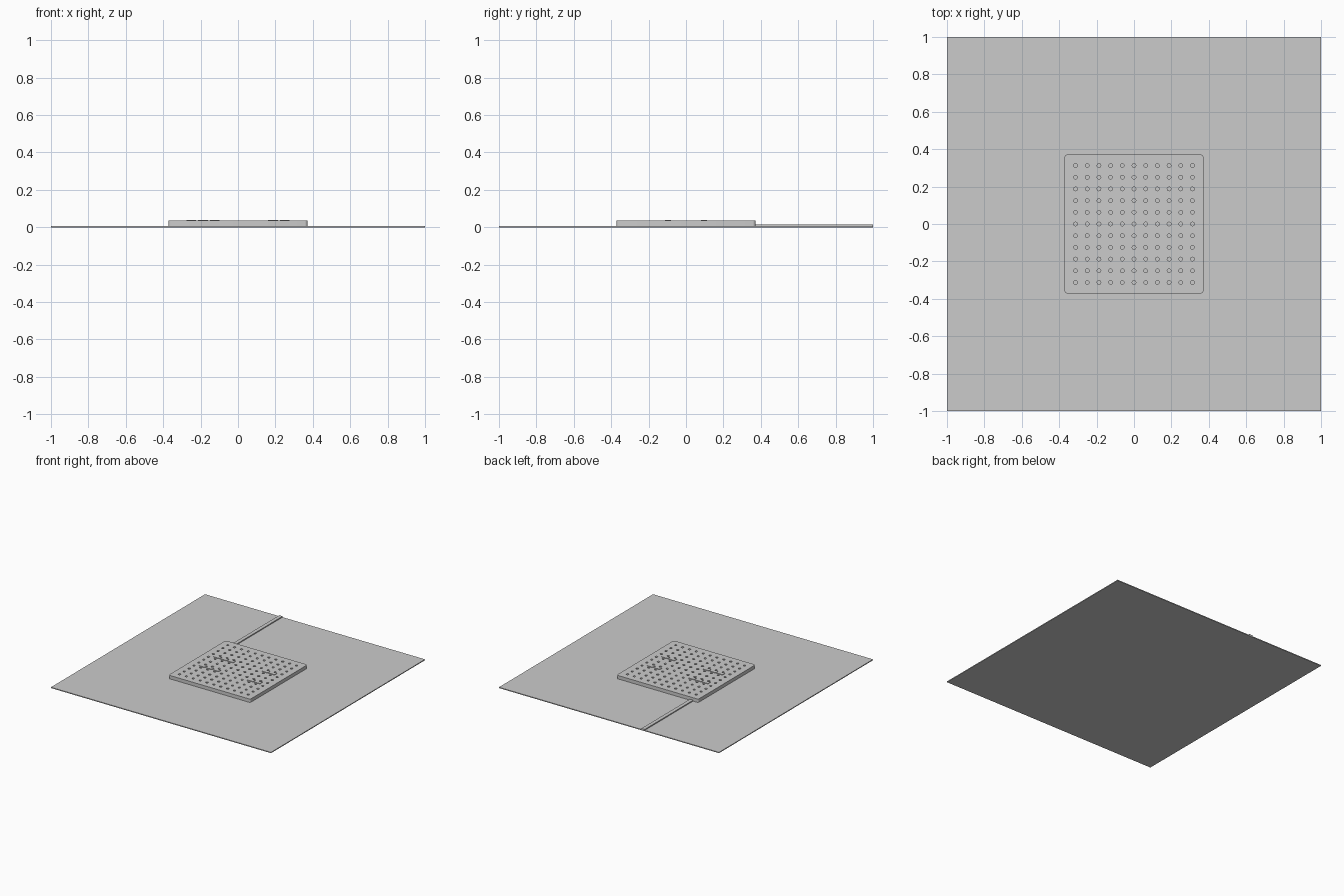
import bpy
import math

if "Cube" in bpy.data.objects:
    bpy.data.objects.remove(bpy.data.objects["Cube"], do_unlink=True)

grey = bpy.data.materials.new("plain_grey")
grey.use_nodes = True
colour = (0.6, 0.6, 0.6, 1)
grey.diffuse_color = colour
for node in grey.node_tree.nodes:
    if node.type == 'BSDF_PRINCIPLED':
        node.inputs["Base Color"].default_value = colour


def box(name, x, y, z, low):
    """Box standing on height low, with size x, y, z given as (min, max) pairs for x and y."""
    centre = (sum(x) / 2, sum(y) / 2, low + z / 2)
    bpy.ops.mesh.primitive_cube_add(size=1, location=centre)
    ob = bpy.context.object
    ob.name = name
    ob.scale = (x[1] - x[0], y[1] - y[0], z)
    bpy.ops.object.transform_apply(location=False, rotation=False, scale=True)
    ob.data.materials.append(grey)
    return ob


def arc(cx, cy, radius, start, sweep, steps):
    return [(cx + radius * math.cos(start + sweep * i / steps),
             cy + radius * math.sin(start + sweep * i / steps)) for i in range(steps + 1)]


def add_outline(curve, points):
    spline = curve.splines.new('POLY')
    spline.points.add(len(points) - 1)
    for point, (x, y) in zip(spline.points, points):
        point.co = (x, y, 0, 1)
    spline.use_cyclic_u = True


BASE = 0.007     # thickness of the ground sheet
TOP = 0.035      # top of the block
HALF = 0.3715    # half width of the block
PITCH = 0.0625   # hole spacing

# Thin square sheet
box("base_sheet", (-1, 1), (-1, 1), BASE, 0)

# Rounded block pierced by a square grid of holes
curve = bpy.data.curves.new("perforated_block", 'CURVE')
curve.dimensions = '2D'
curve.fill_mode = 'BOTH'
curve.extrude = (TOP - BASE) / 2
r = 0.015
outline = []
for i, (sx, sy) in enumerate([(1, 1), (-1, 1), (-1, -1), (1, -1)]):
    outline += arc(sx * (HALF - r), sy * (HALF - r), r, i * math.pi / 2, math.pi / 2, 5)
add_outline(curve, outline)
for col in range(-5, 6):
    for row in range(-5, 6):
        add_outline(curve, arc(col * PITCH, row * PITCH, 0.01, 0, 2 * math.pi, 16)[:-1])
block = bpy.data.objects.new("perforated_block", curve)
bpy.context.collection.objects.link(block)
block.location.z = (TOP + BASE) / 2
curve.materials.append(grey)
bpy.ops.object.select_all(action='DESELECT')
block.select_set(True)
bpy.context.view_layer.objects.active = block
bpy.ops.object.convert(target='MESH')
bpy.ops.object.shade_smooth_by_angle()

# Slim raised pads between the hole rows
for side, cols in (("right", (-4, -3, -2)), ("left", (3, 4))):
    for end, y in (("front", -0.095), ("back", 0.095)):
        for n, col in enumerate(cols):
            x = col * PITCH
            box(f"{side}_{end}_pad_{n + 1}", (x - 0.026, x + 0.026),
                (y - 0.016, y + 0.016), 0.004, TOP)

# Straight channel running from the block to the back edge
box("back_channel", (-0.325, -0.295), (HALF, 1), 0.008, BASE)
